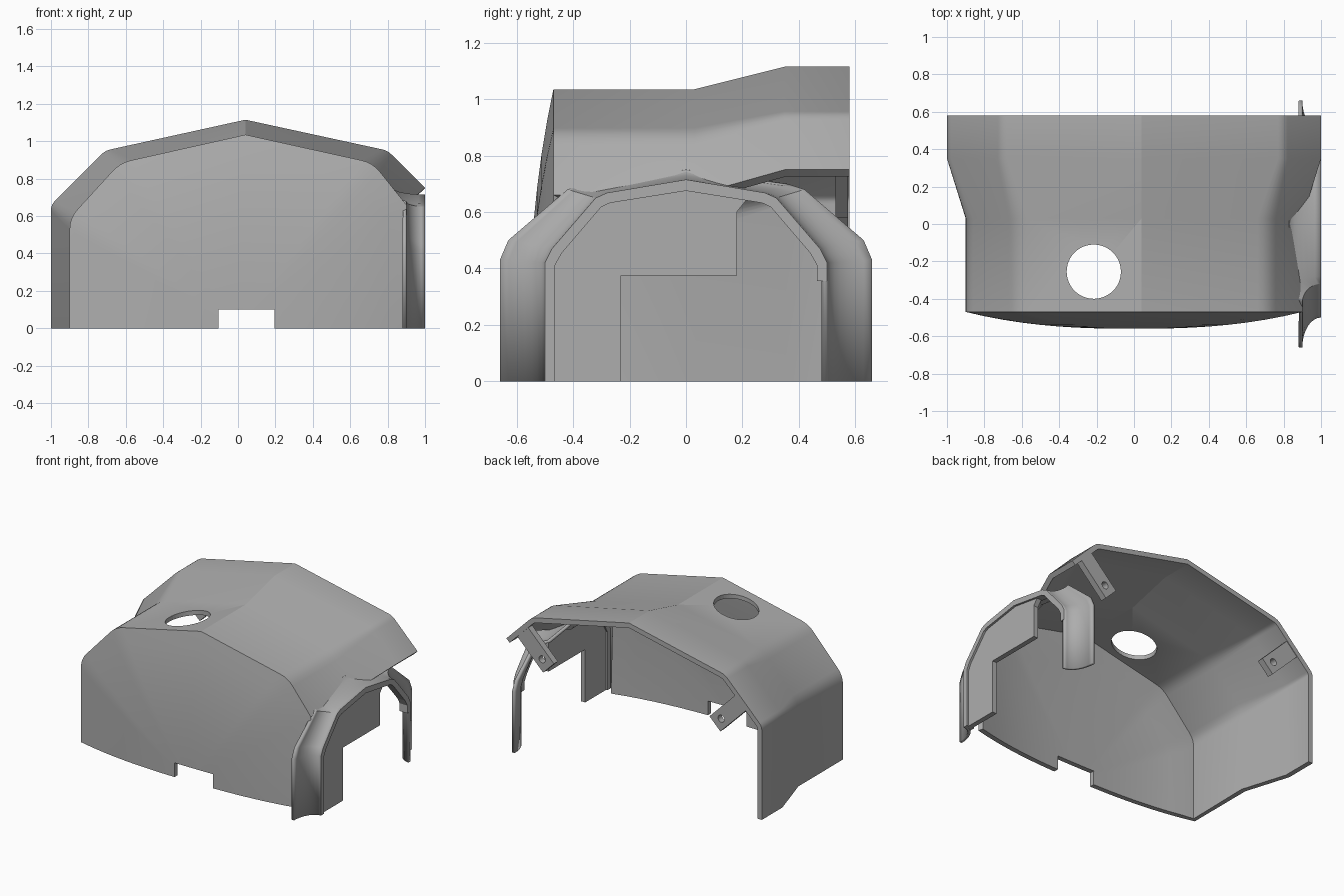
import bpy, bmesh, math
from mathutils import Vector

cube = bpy.data.objects.get("Cube")
if cube:
    bpy.data.objects.remove(cube)

grey = bpy.data.materials.new("plain grey")
grey.use_nodes = True
COLOUR = (0.42, 0.42, 0.42, 1)
grey.diffuse_color = COLOUR
grey.node_tree.nodes["Principled BSDF"].inputs["Base Color"].default_value = COLOUR


def finish(name, bm, smooth=True):
    mesh = bpy.data.meshes.new(name)
    bm.to_mesh(mesh)
    bm.free()
    mesh.materials.append(grey)
    obj = bpy.data.objects.new(name, mesh)
    bpy.context.collection.objects.link(obj)
    activate(obj)
    if smooth:
        bpy.ops.object.shade_smooth_by_angle(angle=math.radians(24))
    return obj


def activate(obj):
    bpy.ops.object.select_all(action='DESELECT')
    obj.select_set(True)
    bpy.context.view_layer.objects.active = obj


def apply(obj, kind, **settings):
    activate(obj)
    mod = obj.modifiers.new(kind, kind)
    for key, value in settings.items():
        setattr(mod, key, value)
    bpy.ops.object.modifier_apply(modifier=mod.name)


def cut(obj, cutter):
    cutter.hide_render = True
    apply(obj, 'BOOLEAN', operation='DIFFERENCE', solver='EXACT', object=cutter)
    bpy.data.objects.remove(cutter)


def prism(name, outline, shift):
    """Closed outline of 3D points extruded along a vector."""
    bm = bmesh.new()
    face = bm.faces.new([bm.verts.new(p) for p in outline])
    side = bmesh.ops.extrude_face_region(bm, geom=[face])
    moved = [g for g in side["geom"] if isinstance(g, bmesh.types.BMVert)]
    bmesh.ops.translate(bm, verts=moved, vec=shift)
    bmesh.ops.recalc_face_normals(bm, faces=bm.faces)
    return finish(name, bm, False)


def cylinder(name, centre, radius, depth, along_y=False):
    bpy.ops.mesh.primitive_cylinder_add(
        vertices=48, radius=radius, depth=depth, location=centre,
        rotation=(math.pi / 2 if along_y else 0, 0, 0))
    bpy.context.object.name = name
    return bpy.context.object


def rounded(points, radius, corners):
    """Replace the chosen corners with short curves."""
    out = []
    for i, p in enumerate(points):
        p = Vector(p)
        if i not in corners:
            out.append(p)
            continue
        a = p + (Vector(points[i - 1]) - p).normalized() * radius
        b = p + (Vector(points[i + 1]) - p).normalized() * radius
        for k in range(5):
            t = k / 4
            out.append(a * (1 - t) ** 2 + p * 2 * t * (1 - t) + b * t * t)
    return out


# Hood: roof and left side lofted front to back, with a bulged front panel
low = rounded([(-.9, 0), (-.9, .59), (-.63, .885), (.04, 1.035), (.72, .885), (.9, .66)],
              .06, (1, 2, 4))
high = rounded([(-1, 0), (-1, .66), (-.71, .95), (.04, 1.115), (.8, .95), (1, .75)],
               .03, (1, 2, 4))
bm = bmesh.new()


def row(points, y):
    return [bm.verts.new((p.x, y, p.y)) for p in points]


def bridge(a, b):
    for i in range(min(len(a), len(b)) - 1):
        bm.faces.new((a[i], a[i + 1], b[i + 1], b[i]))


rows = [row(low, -.47), row(low, .03), row(high, .35), row(high, .58)]
for a, b in zip(rows, rows[1:]):
    bridge(a, b)
rim = low + [Vector((.9, 0))]
last = rows[0] + [bm.verts.new((.9, -.47, 0))]
STEPS = 9
for k in range(1, STEPS):
    t = 1 - k / STEPS
    ring = row([p * t for p in rim], -.47 - .09 * (1 - t ** 2.5))
    bridge(ring, last)
    last = ring
tip = bm.verts.new((0, -.56, 0))
for a, b in zip(last, last[1:]):
    bm.faces.new((a, tip, b))
bmesh.ops.recalc_face_normals(bm, faces=bm.faces)
bm.faces.ensure_lookup_table()
if bm.faces[0].normal.x > 0:
    bmesh.ops.reverse_faces(bm, faces=bm.faces)
hood = finish("hood", bm)
apply(hood, 'SOLIDIFY', thickness=.035, offset=-1)
cut(hood, cylinder("hole_cutter", (-.215, -.255, 1), .145, .6))
cut(hood, prism("notch_cutter", [(-.105, -.8, -.1), (.195, -.8, -.1),
                                 (.195, -.8, .1), (-.105, -.8, .1)], (0, .5, 0)))
activate(hood)
bpy.ops.object.shade_smooth_by_angle(angle=math.radians(24))

# Wheel arch: concave flare swept between an edge path and a wider root path
half_edge = [(-.5, 0), (-.5, .42), (-.475, .47), (-.32, .65), (-.28, .668)]
half_root = [(-.66, 0), (-.66, .43), (-.63, .5), (-.42, .68), (-.36, .7)]


def arch(half, top):
    return half + [(0, top)] + [(-y, z) for y, z in reversed(half)]


edge, root = arch(half_edge, .715), arch(half_root, .75)
bm = bmesh.new()
last = None
for (ey, ez), (ry, rz) in zip(edge, root):
    rx = .83 if rz > .69 else .9
    section = []
    for k in range(9):
        a = math.pi / 2 * k / 8
        d = 1 - math.cos(a)
        section.append(bm.verts.new((rx + (1 - rx) * (1 - math.sin(a)),
                                     ey + (ry - ey) * d, ez + (rz - ez) * d)))
    if last:
        bridge(last, section)
    last = section
bm.normal_update()
bm.faces.ensure_lookup_table()
if bm.faces[3].normal.x < 0:
    bmesh.ops.reverse_faces(bm, faces=bm.faces)
flare = finish("arch_flare", bm)
apply(flare, 'SOLIDIFY', thickness=.02, offset=-1)

# Inner lip of the arch, ending higher on the rear leg
outer = edge[:-1] + [(.5, .355)]
inner = [(-.465, 0), (-.465, .41), (-.44, .455), (-.3, .618), (-.27, .632), (0, .675),
         (.27, .632), (.3, .618), (.44, .455), (.465, .41), (.465, .355)]
prism("arch_lip", [(.94, y, z) for y, z in outer + inner[::-1]], (.06, 0, 0))

# Stepped side plate closing the front of the arch
plate = [(-.48, 0), (-.23, 0), (-.23, .375), (.18, .375), (.18, .6), (.22, .65),
         (0, .69), (-.27, .645), (-.31, .63), (-.47, .44)]
prism("side_plate", [(.95, y, z) for y, z in plate], (.035, 0, 0))

# Drilled mounting tabs hanging inward from the sloped corners
for name, sx, (cx, cz) in (("right_tab", 1, (.9, .85)), ("left_tab", -1, (-.855, .805))):
    inward = Vector((-sx, 0, -1)).normalized()
    across = Vector((sx, 0, -1)).normalized() * .06
    base = Vector((cx, .53, cz)) + inward * .02
    end = base + inward * .3
    tab = prism(name, [base - across, base + across, end + across, end - across], (0, .045, 0))
    cut(tab, cylinder("tab_hole_cutter", base + inward * .23, .025, .3, True))
